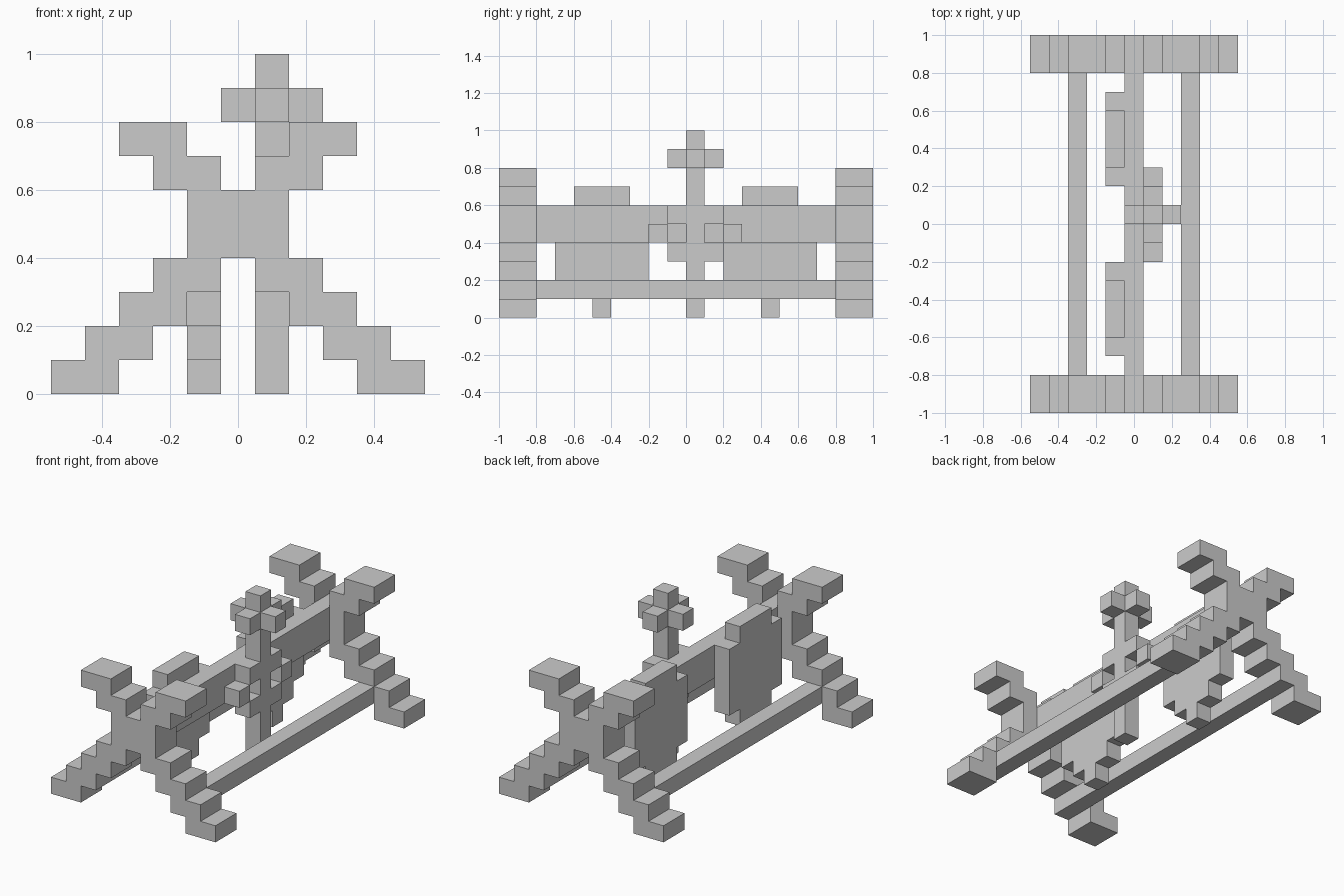
import bpy, bmesh

if "Cube" in bpy.data.objects:
    bpy.data.objects.remove(bpy.data.objects["Cube"])


def mesh_object(name, bm):
    bmesh.ops.recalc_face_normals(bm, faces=bm.faces)
    mesh = bpy.data.meshes.new(name)
    bm.to_mesh(mesh)
    bm.free()
    obj = bpy.data.objects.new(name, mesh)
    bpy.context.collection.objects.link(obj)
    return obj


def extrude_profile(name, points, axis, start, end):
    """Extrude a 2D outline (u, z) along x or y."""
    bm = bmesh.new()
    place = (lambda u, z: (start, u, z)) if axis == 'x' else (lambda u, z: (u, start, z))
    face = bm.faces.new([bm.verts.new(place(u, z)) for u, z in points])
    solid = bmesh.ops.extrude_face_region(bm, geom=[face])
    d = end - start
    bmesh.ops.translate(bm, vec=(d, 0, 0) if axis == 'x' else (0, d, 0),
                        verts=[g for g in solid['geom'] if isinstance(g, bmesh.types.BMVert)])
    return mesh_object(name, bm)


def box(name, x, y, z):
    return extrude_profile(name, [(x[0], z[0]), (x[1], z[0]), (x[1], z[1]), (x[0], z[1])],
                           'y', y[0], y[1])


def mirrored(half, centre=0.0):
    return half + [(2 * centre - u, z) for u, z in reversed(half)]


# Stepped X-shaped end trestles
trestle = mirrored([
    (.05, .4), (.05, .3), (.15, .3), (.15, .2), (.25, .2), (.25, .1), (.35, .1), (.35, 0),
    (.55, 0), (.55, .1), (.45, .1), (.45, .2), (.35, .2), (.35, .3), (.25, .3), (.25, .4),
    (.15, .4), (.15, .6), (.25, .6), (.25, .7), (.35, .7), (.35, .8), (.15, .8), (.15, .7),
    (.05, .7), (.05, .6)])
extrude_profile("front_trestle", trestle, 'y', -1, -.8)
extrude_profile("back_trestle", trestle, 'y', .8, 1)

# Long beams joining the trestles
box("top_beam", (-.05, .05), (-.8, .8), (.4, .6))
for side, x in (("left", -.3), ("right", .3)):
    box(side + "_low_rail", (x - .05, x + .05), (-.8, .8), (.1, .2))

# Shields leaning on the left of the beam
for side, y in (("front", -.45), ("back", .45)):
    half = [(y + .05, 0), (y + .05, .1), (y + .15, .1), (y + .15, .2),
            (y + .25, .2), (y + .25, .6), (y + .15, .6), (y + .15, .7)]
    extrude_profile(side + "_shield", mirrored(half, y), 'x', -.15, -.05)

# Upright weapon on the right: shaft, cross-shaped pommel, open guard
X = (.05, .15)
box("weapon_shaft", X, (0, .1), (0, 1))
for name, s in (("front", -1), ("back", 1)):
    def span(a, b):
        return tuple(sorted((.05 + s * a, .05 + s * b)))
    box("pommel_" + name, X, span(.05, .15), (.8, .9))
    box("guard_upper_" + name, X, span(.05, .15), (.5, .6))
    box("guard_lower_" + name, X, span(.05, .15), (.3, .4))
    box("guard_tip_" + name, X, span(.15, .25), (.4, .5))
box("pommel_left", (-.05, .05), (0, .1), (.8, .9))
box("pommel_right", (.15, .25), (0, .1), (.8, .9))
